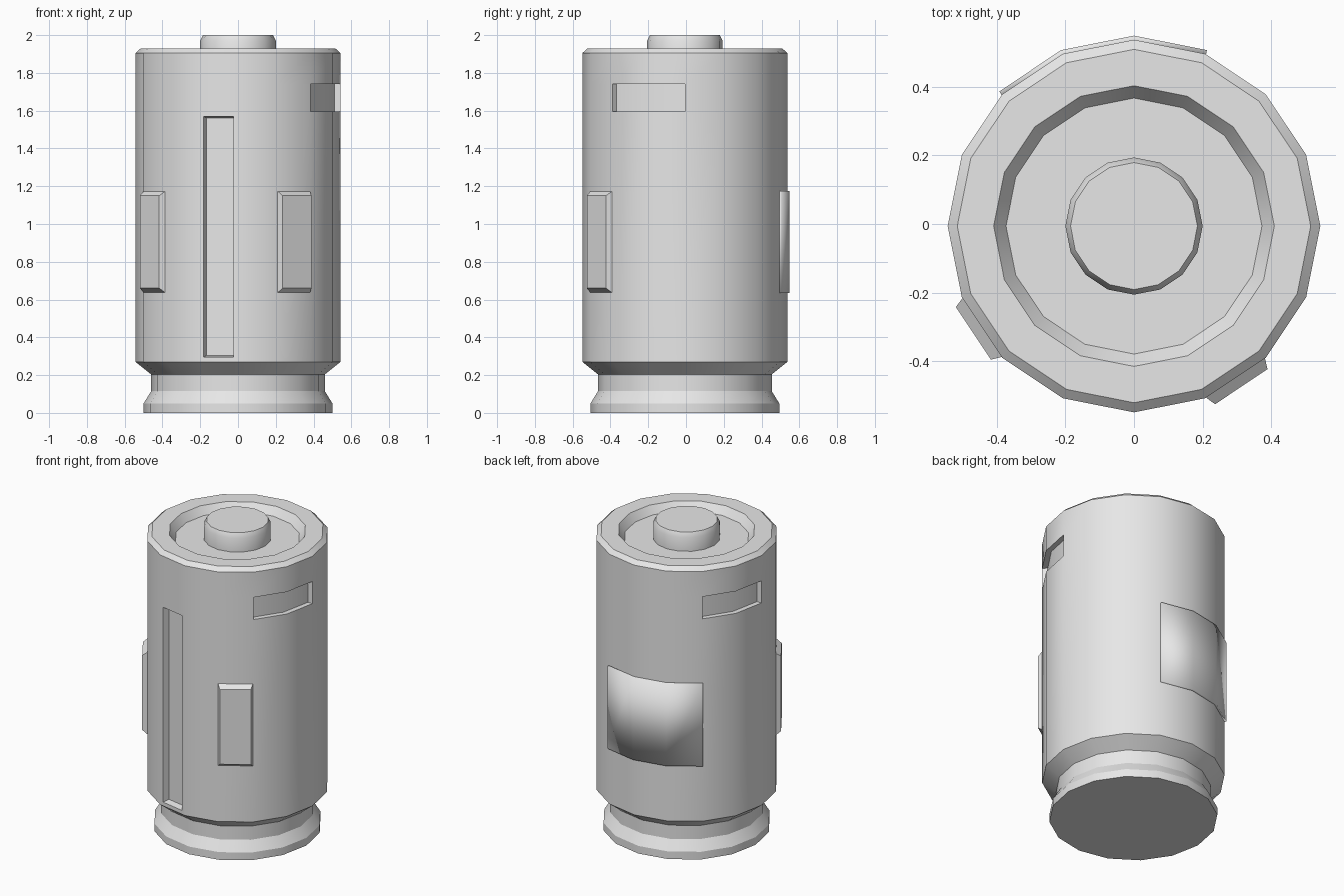
import bpy, bmesh
from math import cos, sin, radians, pi

SIDES = 16
STEP = 2 * pi / SIDES
RADIUS = 0.543
CENTRE_Y = -0.006

cube = bpy.data.objects.get("Cube")
if cube:
    bpy.data.objects.remove(cube, do_unlink=True)

grey = bpy.data.materials.new("plain_grey")
grey.use_nodes = True
grey.diffuse_color = (0.8, 0.8, 0.8, 1)
grey.node_tree.nodes["Principled BSDF"].inputs["Base Color"].default_value = (0.8, 0.8, 0.8, 1)


def finish(name, bm, angle=0.0):
    """Turn a bmesh into a shaded object."""
    mesh = bpy.data.meshes.new(name)
    bm.to_mesh(mesh)
    bm.free()
    mesh.materials.append(grey)
    obj = bpy.data.objects.new(name, mesh)
    obj.location.y = CENTRE_Y
    obj.rotation_euler.z = angle
    bpy.context.collection.objects.link(obj)
    bpy.ops.object.select_all(action='DESELECT')
    obj.select_set(True)
    bpy.context.view_layer.objects.active = obj
    bpy.ops.object.shade_smooth_by_angle(angle=radians(30))
    return obj


def lathe(profile, first=0, steps=SIDES, bottom=False, top=False):
    """Sweep a (radius, z) profile; returns the bmesh and faces by (row, segment)."""
    bm = bmesh.new()
    full = steps == SIDES
    count = steps if full else steps + 1
    rings = [[bm.verts.new((r * cos((first + i) * STEP), r * sin((first + i) * STEP), z))
              for i in range(count)] for r, z in profile]
    faces = {}
    for row, (low, high) in enumerate(zip(rings, rings[1:])):
        for i in range(steps):
            j = (i + 1) % count
            faces[row, i] = bm.faces.new((low[i], low[j], high[j], high[i]))
    if bottom:
        bm.faces.new(rings[0][::-1])
    if top:
        bm.faces.new(rings[-1])
    bm.normal_update()
    return bm, faces


# Flared foot
bm, _ = lathe([(0.5, 0), (0.5, 0.05), (0.46, 0.115), (0.46, 0.205)], bottom=True)
finish("foot", bm)

# Main body with a chamfered rim and a sunken top
bm, faces = lathe([(0.455, 0.2), (RADIUS, 0.27), (RADIUS, 1.595), (RADIUS, 1.74),
                   (RADIUS, 1.905), (0.515, 1.93), (0.409, 1.93), (0.373, 1.88)], top=True)

# Long vertical slot in one front facet
slot = faces[1, 11]
bmesh.ops.inset_individual(bm, faces=[slot], thickness=0.035)
bmesh.ops.inset_individual(bm, faces=[slot], thickness=0.012, depth=-0.04)

# Two opposite windows, each two facets wide
for segments in ((14, 15), (6, 7)):
    result = bmesh.ops.extrude_face_region(bm, geom=[faces[2, s] for s in segments])
    old = [faces[2, s] for s in segments if faces[2, s].is_valid]
    if old:
        bmesh.ops.delete(bm, geom=old, context='FACES')
    for v in result["geom"]:
        if isinstance(v, bmesh.types.BMVert):
            v.co.x *= 0.51 / RADIUS
            v.co.y *= 0.51 / RADIUS
bm.normal_update()
finish("body", bm)

# Raised button on top
bm, _ = lathe([(0.2, 1.87), (0.2, 1.97), (0.185, 2.0)], top=True)
finish("top_button", bm)

# Thin curved plate on the back
bm, _ = lathe([(RADIUS + 0.012, 0.635), (RADIUS + 0.012, 1.175)], first=3, steps=3)
plate = finish("back_plate", bm)
solid = plate.modifiers.new("thickness", 'SOLIDIFY')
solid.thickness = 0.022
solid.offset = -1

# Two bevelled pads, a quarter turn apart
for name, segment in (("right_pad", 9.5), ("left_pad", 13.5)):
    bm = bmesh.new()
    bmesh.ops.create_cube(bm, size=2)
    for v in bm.verts:
        outer = v.co.x > 0
        v.co.x = 0.563 if outer else 0.53
        v.co.y *= 0.092 if outer else 0.104
        v.co.z = 0.905 + v.co.z * (0.245 if outer else 0.27)
    finish(name, bm, segment * STEP)
